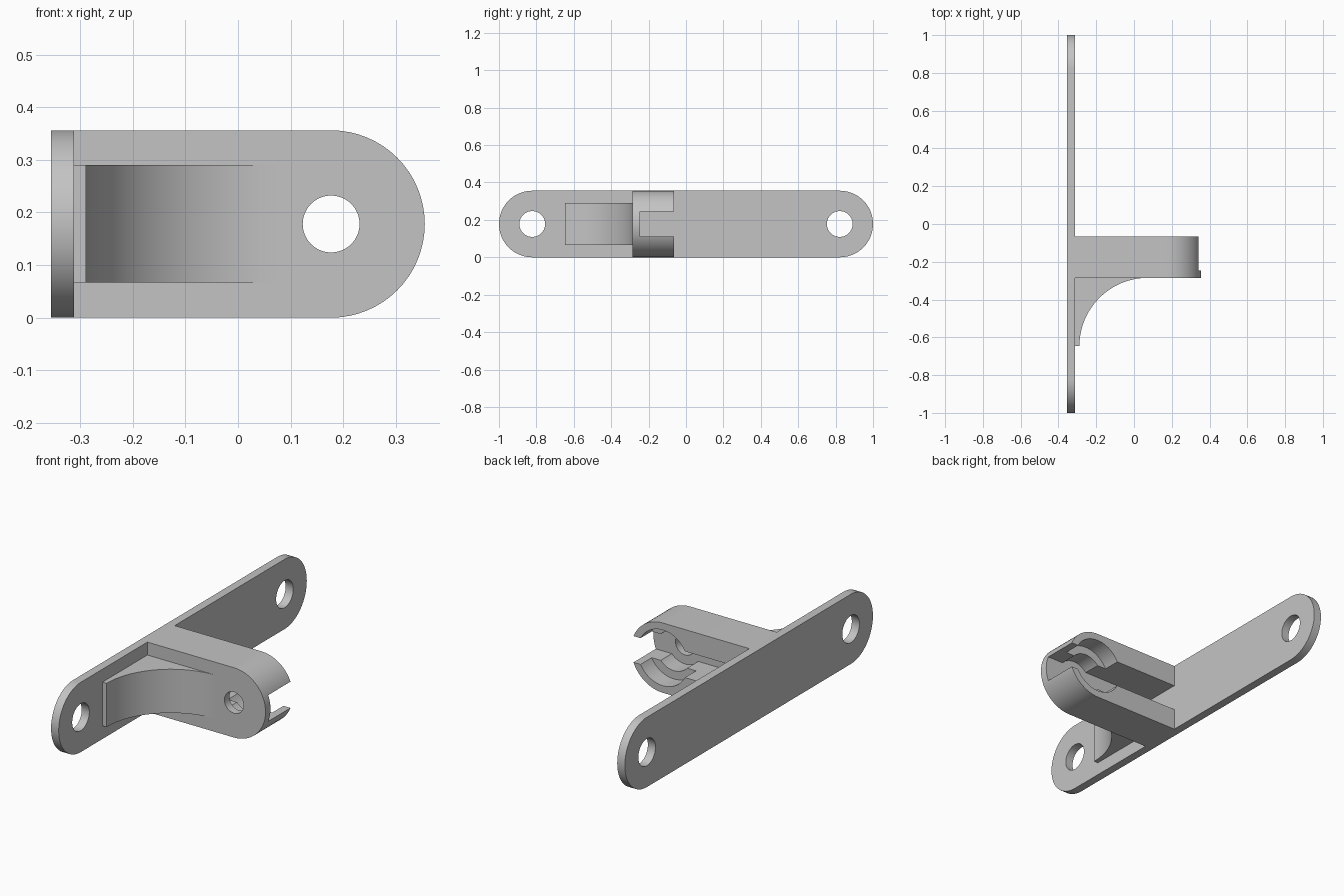
import bpy, bmesh
from math import pi, sin, cos, radians

cube = bpy.data.objects.get("Cube")
if cube:
    bpy.data.objects.remove(cube, do_unlink=True)

grey = bpy.data.materials.new("matte_grey")
grey.use_nodes = True
colour = (0.55, 0.55, 0.55, 1)
grey.diffuse_color = colour
grey.node_tree.nodes["Principled BSDF"].inputs["Base Color"].default_value = colour

R = 0.178            # half height, and radius of every rounded end
PLATE_BACK, PLATE_FRONT = -0.355, -0.312
ARM_FRONT, ARM_BACK, WEB_BACK = -0.285, -0.065, -0.245
PIVOT = 0.177        # x of the rounded arm end's centre


def arc(cx, cy, r, start, end, steps=32):
    """Points on an arc, angles in degrees."""
    angles = [radians(start + (end - start) * i / steps) for i in range(steps + 1)]
    return [(cx + r * cos(a), cy + r * sin(a)) for a in angles]


def prism(name, outline, low, high, axis):
    """Extrude a 2D outline along the named axis."""
    place = {"x": lambda a, b, d: (d, a, b),
             "y": lambda a, b, d: (a, d, b),
             "z": lambda a, b, d: (a, b, d)}[axis]
    bm = bmesh.new()
    face = bm.faces.new([bm.verts.new(place(a, b, low)) for a, b in outline])
    moved = bmesh.ops.extrude_face_region(bm, geom=[face])["geom"]
    shift = place(0, 0, high - low)
    bmesh.ops.translate(bm, vec=shift, verts=[v for v in moved if isinstance(v, bmesh.types.BMVert)])
    bmesh.ops.recalc_face_normals(bm, faces=bm.faces)
    mesh = bpy.data.meshes.new(name)
    bm.to_mesh(mesh)
    bm.free()
    mesh.materials.append(grey)
    obj = bpy.data.objects.new(name, mesh)
    bpy.context.collection.objects.link(obj)
    return obj


def activate(obj):
    bpy.ops.object.select_all(action="DESELECT")
    obj.select_set(True)
    bpy.context.view_layer.objects.active = obj


def cut(obj, cutter):
    """Subtract the cutter, then discard it."""
    cutter.hide_render = True
    mod = obj.modifiers.new("cut", "BOOLEAN")
    mod.operation, mod.solver, mod.object = "DIFFERENCE", "EXACT", cutter
    activate(obj)
    bpy.ops.object.modifier_apply(modifier=mod.name)
    bpy.data.objects.remove(cutter, do_unlink=True)


def circle(cx, cy, r):
    return arc(cx, cy, r, 0, 360, 64)[:-1]


# Mounting plate with rounded ends and two screw holes
end = 1 - R
outline = arc(end, R, R, -90, 90) + arc(-end, R, R, 90, 270)
plate = prism("mounting_plate", outline, PLATE_BACK, PLATE_FRONT, "x")
for side in (-1, 1):
    cut(plate, prism("screw_hole", circle(side * end, R, 0.069), -0.5, 0, "x"))

# Arm with a rounded end
outline = [(PLATE_FRONT, 0)] + arc(PIVOT, R, R, -90, 90) + [(PLATE_FRONT, 2 * R)]
arm = prism("arm", outline, ARM_FRONT, ARM_BACK, "y")

# Channel open at the back and tip, stepped socket, and pin hole in the web
slot = [(PLATE_FRONT - 0.01, 0.111), (0.5, 0.111), (0.5, 0.245), (PLATE_FRONT - 0.01, 0.245)]
cut(arm, prism("channel", slot, WEB_BACK, 0, "y"))
cut(arm, prism("inner_socket", circle(PIVOT, R, 0.1), WEB_BACK, 0, "y"))
cut(arm, prism("outer_socket", circle(PIVOT, R, 0.142), -0.155, 0, "y"))
cut(arm, prism("pin_hole", circle(PIVOT, R, 0.054), -0.5, -0.2, "y"))

# Concave gusset bracing the arm against the plate
outline = [(PLATE_FRONT, ARM_FRONT), (PLATE_FRONT, -0.647)] + arc(0.073, -0.647, 0.362, 180, 90)
gusset = prism("gusset", outline, 0.067, 0.29, "z")

for part in (plate, arm, gusset):
    activate(part)
    bpy.ops.object.shade_smooth_by_angle(angle=radians(30))
